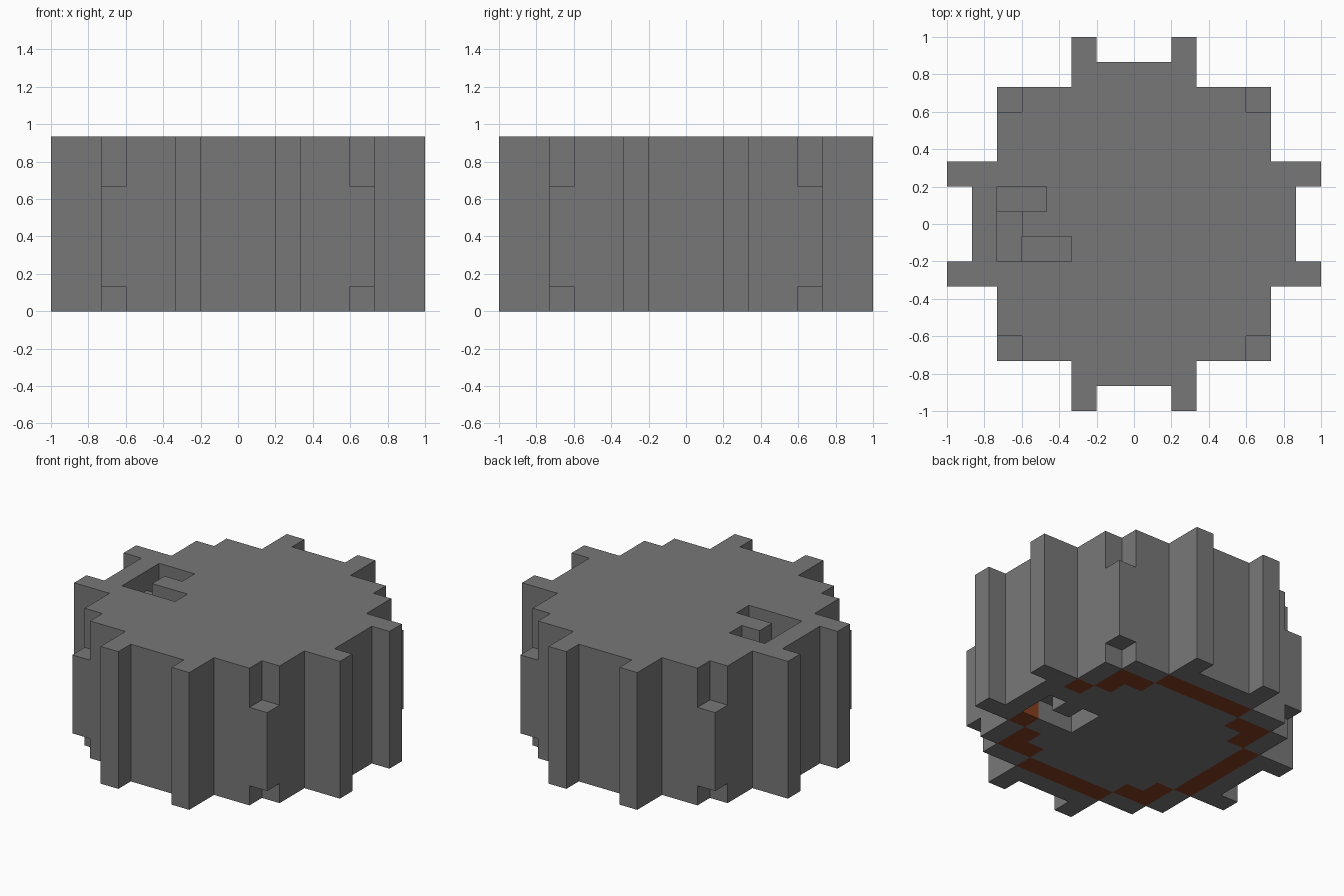
import bpy
import bmesh
from mathutils import Vector

if "Cube" in bpy.data.objects:
    bpy.data.objects.remove(bpy.data.objects["Cube"])

UNIT = 2 / 15      # edge of one block
HEIGHT = 7         # blocks from bottom to top


def material(name, color):
    mat = bpy.data.materials.new(name)
    mat.use_nodes = True
    mat.diffuse_color = (*color, 1)
    mat.node_tree.nodes["Principled BSDF"].inputs["Base Color"].default_value = (*color, 1)
    return mat


def box(xs, ys, zs):
    """Block positions in three inclusive ranges."""
    return {(x, y, z)
            for x in range(xs[0], xs[1] + 1)
            for y in range(ys[0], ys[1] + 1)
            for z in range(zs[0], zs[1] + 1)}


def turned(cells):
    """The same blocks on all four sides."""
    result = set()
    for _ in range(4):
        result |= cells
        cells = {(-y, x, z) for x, y, z in cells}
    return result


TOP = HEIGHT - 1

# Core, a shallow arm on each side, and a pair of teeth on each arm
solid = box((-5, 5), (-5, 5), (0, TOP))
solid |= turned(box((6, 6), (-2, 2), (0, TOP)))
solid |= turned(box((7, 7), (-2, -2), (0, TOP)) | box((7, 7), (2, 2), (0, TOP)))

# Corner notches, deep at the top and shallow at the bottom
solid -= turned(box((5, 5), (5, 5), (0, 0)) | box((5, 5), (5, 5), (TOP - 1, TOP)))

# Top slot: shallow bar with two deeper legs
solid -= box((-5, -5), (-1, 0), (TOP, TOP))
solid -= box((-5, -4), (1, 1), (TOP - 1, TOP))
solid -= box((-4, -3), (-1, -1), (TOP - 1, TOP))

# Bottom slot: hooked channel
solid -= box((3, 5), (-1, -1), (0, 0))
solid -= box((3, 3), (0, 0), (0, 0)) | box((5, 5), (0, 0), (0, 0))

# Coloured ring in the bottom layer: side strips and corner angles
ring = turned(box((5, 5), (-2, 2), (0, 0)))
ring |= turned(box((3, 4), (4, 4), (0, 0)) | box((4, 4), (3, 3), (0, 0)))
ring -= {(5, 1, 0)}
ring &= solid


def build(name, cells, mat):
    """Mesh the exposed block sides and merge the flat areas."""
    bm = bmesh.new()
    for cell in sorted(cells):
        centre = Vector(cell) + Vector((0, 0, 0.5))
        for axis in range(3):
            for sign in (-1, 1):
                normal = Vector((0, 0, 0))
                normal[axis] = sign
                if tuple(int(c + n) for c, n in zip(cell, normal)) in solid:
                    continue
                u = Vector((0, 0, 0))
                u[(axis + 1) % 3] = 0.5
                v = normal.cross(u)
                mid = centre + normal / 2
                bm.faces.new([bm.verts.new((mid + a * u + b * v) * UNIT)
                              for a, b in ((-1, -1), (1, -1), (1, 1), (-1, 1))])
    bmesh.ops.remove_doubles(bm, verts=bm.verts, dist=0.001)
    bmesh.ops.dissolve_limit(bm, angle_limit=0.01, verts=bm.verts, edges=bm.edges)
    mesh = bpy.data.meshes.new(name)
    bm.to_mesh(mesh)
    bm.free()
    mesh.materials.append(mat)
    bpy.context.collection.objects.link(bpy.data.objects.new(name, mesh))


build("body", solid - ring, material("stone grey", (0.187, 0.187, 0.187)))
build("bottom_ring", ring, material("rust brown", (0.23, 0.047, 0.014)))
